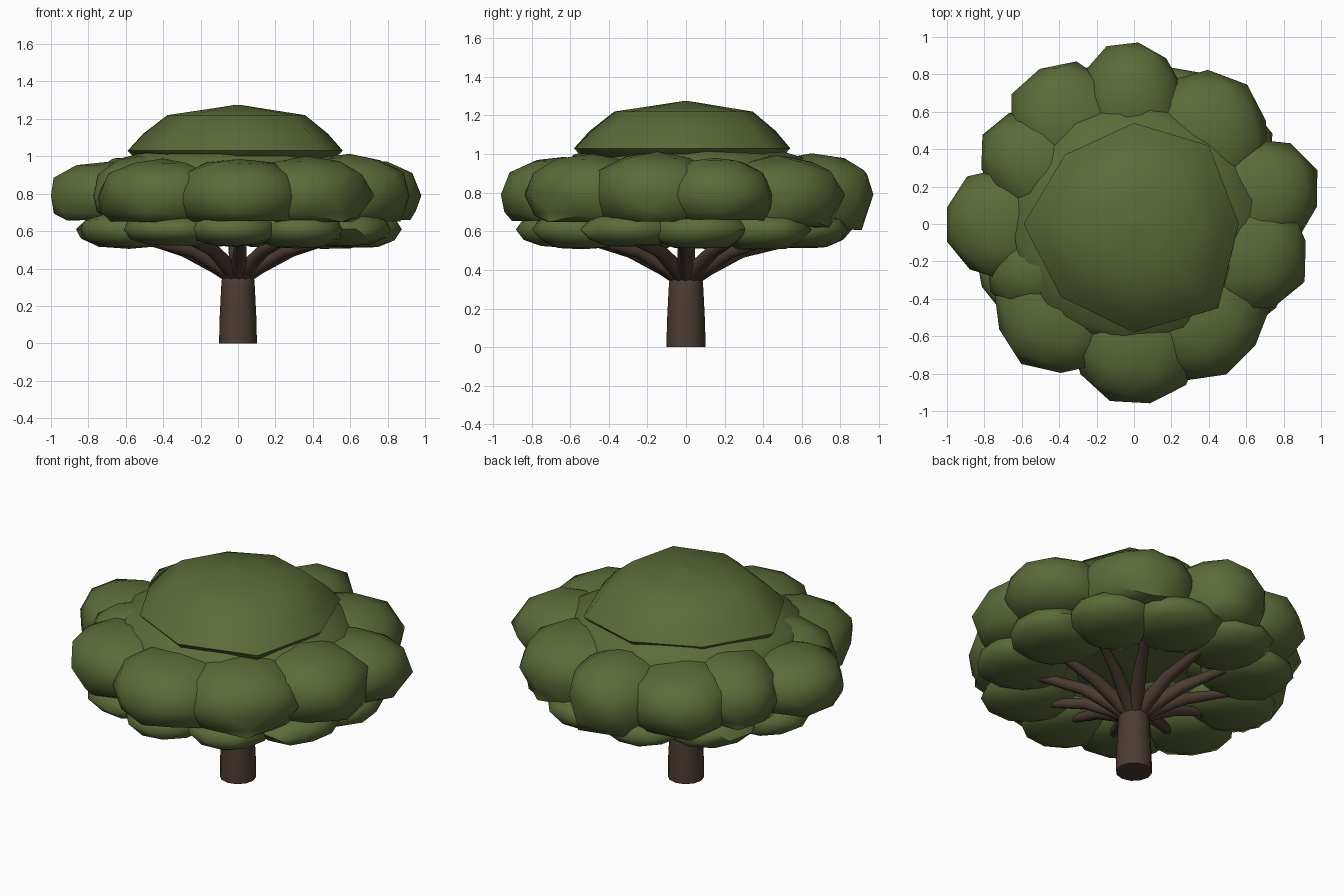
import bpy, bmesh, math, random
from mathutils import Vector, Matrix

if "Cube" in bpy.data.objects:
    bpy.data.objects.remove(bpy.data.objects["Cube"])

random.seed(4)

def material(name, rgb):
    m = bpy.data.materials.new(name)
    m.diffuse_color = (*rgb, 1)
    m.use_nodes = True
    m.node_tree.nodes["Principled BSDF"].inputs["Base Color"].default_value = m.diffuse_color
    return m

LEAF = material("leaf_green", (0.105, 0.147, 0.04))
BARK = material("bark_brown", (0.07, 0.045, 0.032))

def finish(name, bm, mat, angle=50):
    bmesh.ops.recalc_face_normals(bm, faces=bm.faces)
    me = bpy.data.meshes.new(name)
    bm.to_mesh(me)
    bm.free()
    me.materials.append(mat)
    ob = bpy.data.objects.new(name, me)
    bpy.context.collection.objects.link(ob)
    bpy.context.view_layer.objects.active = ob
    ob.select_set(True)
    bpy.ops.object.shade_smooth_by_angle(angle=math.radians(angle))
    ob.select_set(False)
    return ob

def loft(name, rings, mat, angle=50):
    """Skin a list of point rings and cap both ends."""
    bm = bmesh.new()
    loops = [[bm.verts.new(p) for p in r] for r in rings]
    n = len(loops[0])
    for a, b in zip(loops, loops[1:]):
        for i in range(n):
            bm.faces.new((a[i], a[(i + 1) % n], b[(i + 1) % n], b[i]))
    bm.faces.new(loops[0][::-1])
    bm.faces.new(loops[-1])
    return finish(name, bm, mat, angle)

def lobe(name, degrees, dist, radial, tangent, z_low, z_mid, z_top, flat=0.7, belly=0.82):
    """Low-poly leaf clump: domed top, full sides, flattened underside."""
    bm = bmesh.new()
    bmesh.ops.create_icosphere(bm, subdivisions=2, radius=1)
    bm.transform(Matrix.Rotation(random.uniform(0, 6.28), 4, 'Z'))
    for v in bm.verts:
        c = v.co.copy()
        r = math.hypot(c.x, c.y)
        if c.z < -0.3 and r > 0.3:
            k = max(r, belly) / r
            c.x, c.y = c.x * k, c.y * k
        if c.z > 0:
            h = c.z ** 0.8 * (z_top - z_mid)
        else:
            h = max(c.z, -flat) / flat * (z_mid - z_low)
        j = random.uniform(0.95, 1.05)
        v.co = (dist + c.x * radial * j, c.y * tangent * j, z_mid + h * random.uniform(0.95, 1.03))
    # set the outermost point exactly at the intended reach
    reach = max(v.co.x for v in bm.verts)
    bm.transform(Matrix.Translation((dist + radial - reach, 0, 0)))
    bm.transform(Matrix.Rotation(math.radians(degrees), 4, 'Z'))
    return finish(name, bm, LEAF)

# Trunk
N = 12
loft("trunk", [[(r * math.cos(i * math.tau / N), r * math.sin(i * math.tau / N), z) for i in range(N)]
               for r, z in ((0.101, 0), (0.099, 0.12), (0.09, 0.3), (0.085, 0.36), (0.06, 0.4))], BARK)

# Branches fanning out from the trunk top
for b in range(12):
    a = b * math.tau / 12 + random.uniform(-0.06, 0.06)
    reach = random.uniform(0.5, 0.62)
    out = Vector((math.cos(a), math.sin(a), 0))
    side = Vector((-out.y, out.x, 0))
    path = [(0.03, 0.36, 0.045), (0.11, 0.41, 0.042), (0.28, 0.495, 0.036), (reach, 0.56, 0.024)]
    up = (Vector((0, 0, 1)) - out * 0.6).normalized()
    loft(f"branch_{b + 1}", [[out * d + Vector((0, 0, z)) + side * r * math.cos(t) + up * r * math.sin(t)
                              for t in [k * math.tau / 8 for k in range(8)]] for d, z, r in path], BARK)

# Main canopy ring: angle, outer reach, tangential size, low z, top z
MAIN = [
    (13, 1.02, 0.31, 0.66, 0.99), (51, 0.96, 0.35, 0.62, 0.99), (91, 0.97, 0.28, 0.61, 1.00),
    (123, 0.97, 0.32, 0.64, 0.99), (149, 0.94, 0.28, 0.66, 1.01), (180, 1.00, 0.31, 0.66, 0.97),
    (205, 0.85, 0.25, 0.67, 1.01), (229, 0.96, 0.36, 0.65, 0.99), (271, 0.96, 0.35, 0.65, 0.99),
    (307, 0.94, 0.36, 0.65, 1.00), (346, 0.96, 0.35, 0.65, 1.01),
]
for i, (deg, reach, tangent, lo, hi) in enumerate(MAIN):
    lobe(f"canopy_lobe_{i + 1}", deg, reach - 0.34, 0.34, tangent, lo, 0.79, hi)

# Leaf mass filling the middle, up to the crown
lobe("canopy_core", 0, 0, 0.70, 0.69, 0.69, 0.85, 1.09, belly=0.6)

# Small clumps hanging under the ring
for i in range(11):
    lobe(f"under_lobe_{i + 1}", i * 360 / 11 + 6, 0.62, 0.26, random.uniform(0.24, 0.28),
         random.uniform(0.5, 0.525), 0.61, 0.7, flat=0.9, belly=0.55)

# Crown: low-poly dome on top
OUTLINE = [(0.56, 0), (0.40, 0.42), (0, 0.54), (-0.37, 0.37), (-0.59, 0.0), (-0.39, -0.39), (0, -0.58), (0.45, -0.45)]
loft("crown", [[(x * s, y * s, z) for x, y in OUTLINE]
               for s, z in ((0.92, 0.98), (1, 1.03), (0.86, 1.12), (0.64, 1.22), (0.3, 1.25), (0.02, 1.275))], LEAF)
